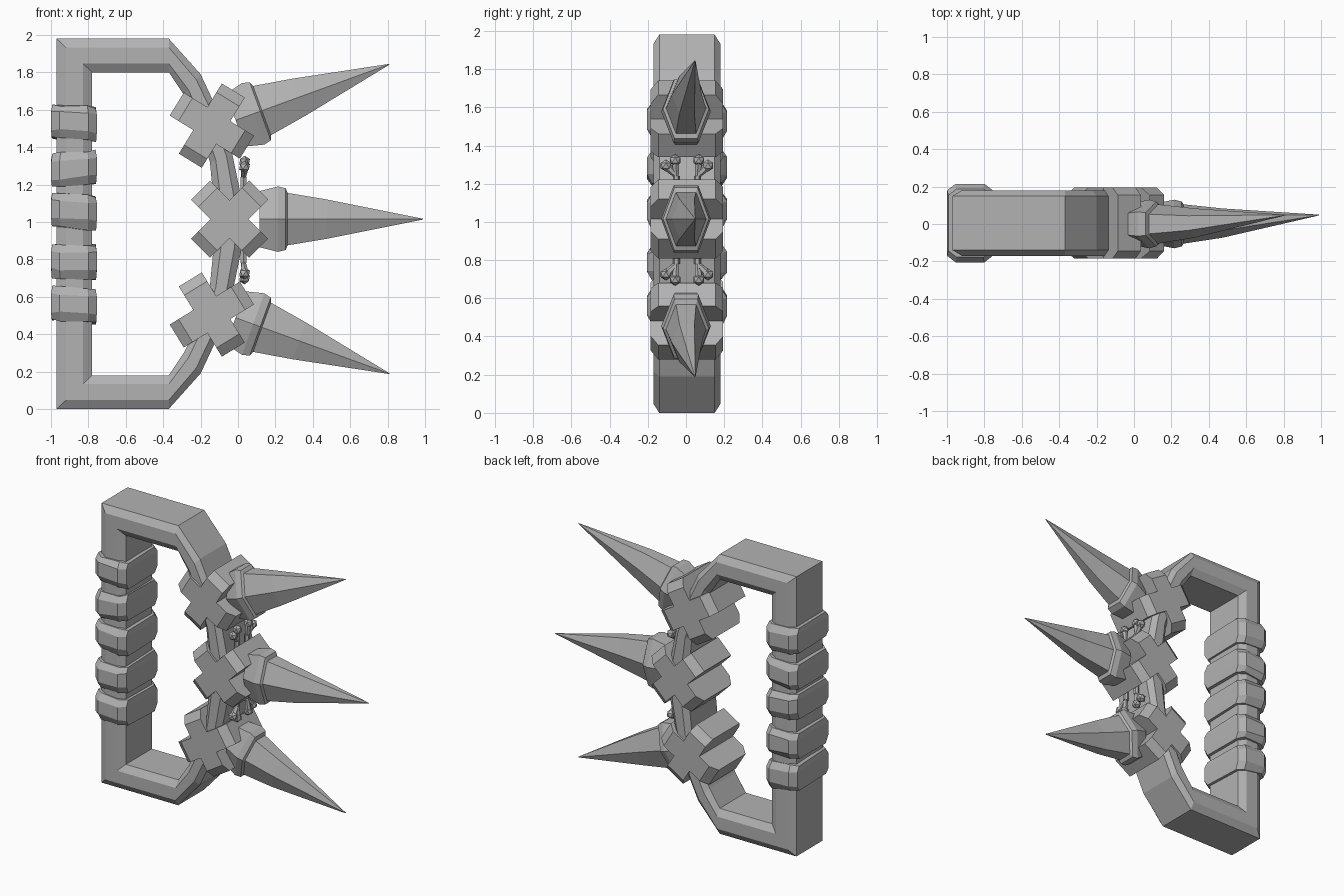
import bpy, bmesh, math, random
from mathutils import Vector, Matrix

random.seed(4)
if "Cube" in bpy.data.objects:
    bpy.data.objects.remove(bpy.data.objects["Cube"])

grey = bpy.data.materials.new("plain grey")
grey.use_nodes = True
COLOUR = (0.45, 0.45, 0.45, 1)
grey.diffuse_color = COLOUR
grey.node_tree.nodes["Principled BSDF"].inputs["Base Color"].default_value = COLOUR

MID_Y = 0.005
MID_Z = 0.99


def finish(name, bm):
    bmesh.ops.recalc_face_normals(bm, faces=bm.faces)
    mesh = bpy.data.meshes.new(name)
    bm.to_mesh(mesh)
    bm.free()
    mesh.materials.append(grey)
    obj = bpy.data.objects.new(name, mesh)
    bpy.context.collection.objects.link(obj)
    return obj


def loft(name, rings, closed=False):
    """Skin a list of equal-sized rings, capped unless closed into a loop."""
    bm = bmesh.new()
    loops = [[bm.verts.new(p) for p in ring] for ring in rings]
    pairs = list(zip(loops, loops[1:]))
    if closed:
        pairs.append((loops[-1], loops[0]))
    else:
        bm.faces.new(loops[0])
        bm.faces.new(loops[-1])
    for a, b in pairs:
        for i in range(len(a)):
            j = (i + 1) % len(a)
            bm.faces.new((a[i], a[j], b[j], b[i]))
    return finish(name, bm)


def chamfered(w, h, cw, ch):
    """Rectangle of half sizes w, h with cut corners."""
    return [(w, -h + ch), (w, h - ch), (w - cw, h), (cw - w, h),
            (-w, h - ch), (-w, ch - h), (cw - w, -h), (w - cw, -h)]


# Frame: outer and inner corners of the lower half, mirrored upward
lower = [((-0.97, 0), (-0.78, 0.18)), ((-0.37, 0), (-0.37, 0.18)),
         ((-0.2, 0.19), (-0.29, 0.3)), ((-0.12, 0.36), (-0.23, 0.42)),
         ((-0.03, 0.62), (-0.15, 0.66)), ((0.02, 0.86), (-0.13, 0.87))]
upper = [tuple((x, 2 * MID_Z - z) for x, z in pair) for pair in reversed(lower)]
frame_rings = []
for outer, inner in lower + upper:
    o, i = Vector(outer), Vector(inner)
    ring = []
    for t, y in [(t, y) for t, y in chamfered(0.5, 0.175, 0.26, 0.03)]:
        p = o.lerp(i, t + 0.5)
        ring.append((p.x, y + MID_Y, p.y))
    frame_rings.append(ring)
loft("knuckle_frame", frame_rings, closed=True)

# Grip: five uneven wrapped rings on the straight bar
for n, z in enumerate((1.53, 1.285, 1.06, 0.79, 0.555)):
    tilt = random.uniform(-0.12, 0.12)
    rings = []
    for dz, sx, sy in ((-0.09, 0.97, 0.87), (-0.045, 1, 1), (0.05, 1, 1), (0.09, 0.95, 0.87)):
        ring = []
        for x, y in chamfered(0.122 * sx, 0.21 * sy, 0.045, 0.035):
            ring.append((x - 0.877, y + MID_Y, z + dz + x * tilt + random.uniform(-0.008, 0.008)))
        rings.append(ring)
    loft(f"grip_ring_{n + 1}", rings)

# Crossed bindings and spikes at three stations
stations = {"lower": ((-0.14, 0.505), -13.5, (0.10, 0.447), -20),
            "middle": ((-0.045, 1.015), 0, (0.235, 1.015), 0),
            "upper": ((-0.14, 1.515), 13.5, (0.10, 1.585), 20)}


def axes(degrees):
    a = math.radians(degrees)
    return Vector((math.cos(a), 0, math.sin(a))), Vector((-math.sin(a), 0, math.cos(a)))


for name, (centre, turn, base, aim) in stations.items():
    c = Vector((centre[0], MID_Y, centre[1]))
    for side, diagonal in (("rising", 45), ("falling", -45)):
        along, across = axes(turn + diagonal)
        rings = [[c + along * u + Vector((0, y, 0)) + across * w
                  for u, y in chamfered(0.22, 0.19, 0.055, 0.04)] for w in (-0.072, 0.072)]
        loft(f"{name}_{side}_binding", rings)

    # Six-sided spike with a flared seat and a slightly offset tip
    along, across = axes(aim)
    b = Vector((base[0], 0, base[1]))
    rings = []
    for s, tall, deep, y in ((-0.12, 0.15, 0.11, 0), (-0.02, 0.175, 0.13, 0),
                             (0.02, 0.165, 0.12, 0), (0.03, 0.14, 0.105, 0),
                             (0.24, 0.105, 0.078, 0.005), (0.755, 0.002, 0.002, 0.048)):
        ring = []
        for k in range(6):
            a = k * math.pi / 3
            ring.append(b + along * s + across * (tall * math.sin(a) / math.sin(math.pi / 3))
                        + Vector((0, y + deep * math.cos(a), 0)))
        rings.append(ring)
    loft(f"{name}_spike", rings)


# Small bones tucked behind the middle binding, with forked knobs at each end
def tube(bm, p, q, r1, r2):
    d = q - p
    place = Matrix.Translation((p + q) / 2) @ d.to_track_quat("Z", "Y").to_matrix().to_4x4()
    bmesh.ops.create_cone(bm, cap_ends=True, segments=6, radius1=r1, radius2=r2,
                          depth=d.length, matrix=place)


for side, s in (("left", 1), ("right", -1)):
    bm = bmesh.new()
    ends = [Vector((0.03, s * 0.055 + MID_Y, MID_Z + 0.02 + v * 0.23)) for v in (-1, 1)]
    tube(bm, ends[0], ends[1], 0.018, 0.018)
    for v, end in zip((-1, 1), ends):
        for y, z in ((0.11, 0.285), (0.062, 0.312)):
            knob = Vector((0.035, s * y + MID_Y, MID_Z + 0.02 + v * z))
            tube(bm, end, knob, 0.013, 0.024)
            bmesh.ops.create_icosphere(bm, subdivisions=1, radius=0.032,
                                       matrix=Matrix.Translation(knob))
    finish(f"{side}_bone", bm)
